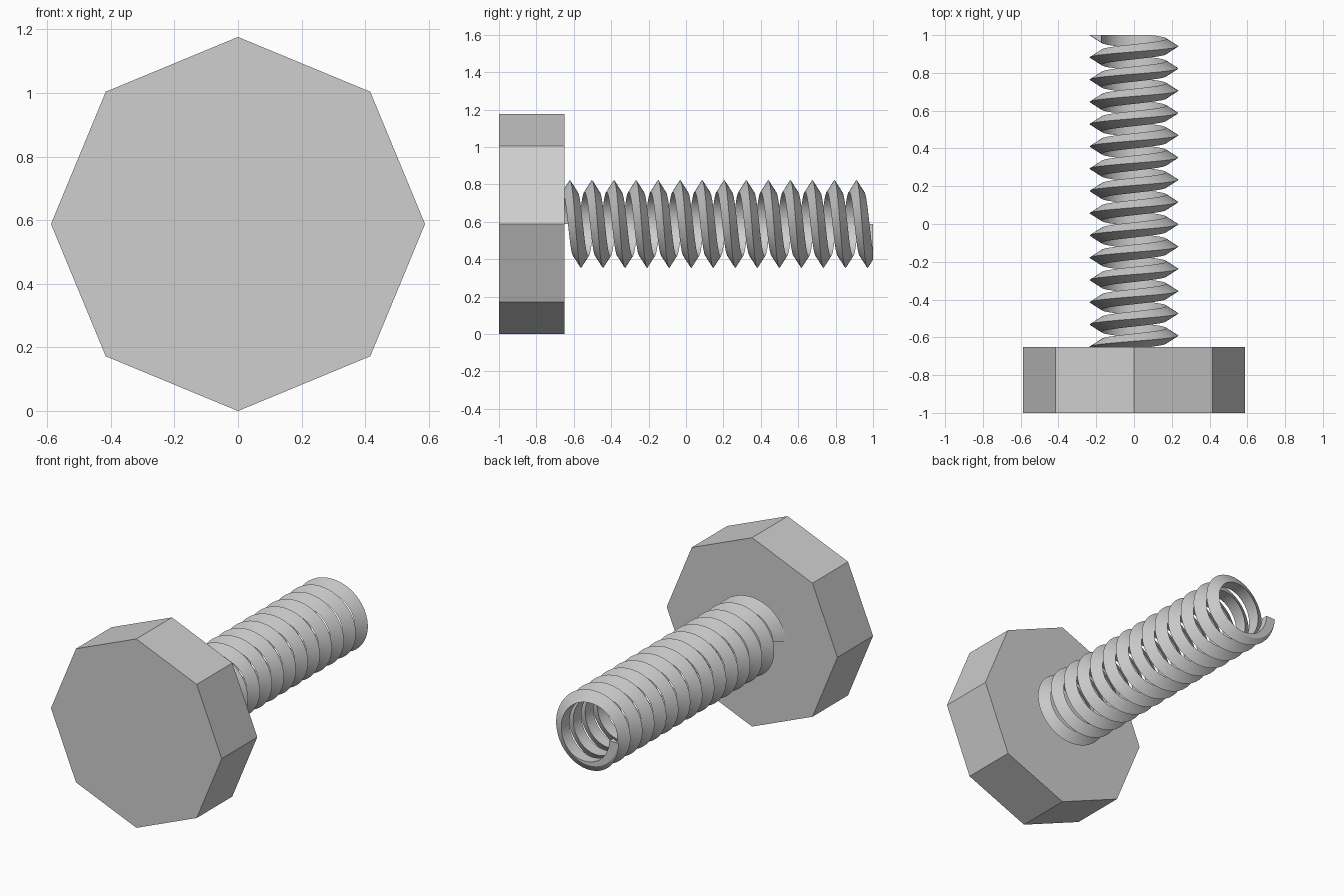
import bpy
import bmesh
from math import pi, sin, cos, radians
from mathutils import Matrix, Vector

cube = bpy.data.objects.get("Cube")
if cube:
    bpy.data.objects.remove(cube, do_unlink=True)

HEAD_RADIUS = 0.588
AXIS_Z = HEAD_RADIUS
HEAD_FRONT, HEAD_BACK, TIP = -1.0, -0.65, 1.0
CREST, ROOT, HALF_WIDTH = 0.235, 0.172, 0.04
TURNS, STEPS = 14, 48

steel = bpy.data.materials.new("light_grey_steel")
steel.use_nodes = True
colour = (0.62, 0.62, 0.62, 1)
steel.diffuse_color = colour
steel.node_tree.nodes["Principled BSDF"].inputs["Base Color"].default_value = colour


def finish(bm, name):
    """Turn a bmesh into a named, coloured object."""
    bmesh.ops.recalc_face_normals(bm, faces=bm.faces)
    mesh = bpy.data.meshes.new(name)
    bm.to_mesh(mesh)
    bm.free()
    mesh.materials.append(steel)
    obj = bpy.data.objects.new(name, mesh)
    bpy.context.collection.objects.link(obj)
    return obj


# Eight-sided bolt head, corners on the vertical and horizontal axes
bm = bmesh.new()
place = Matrix.Translation((0, (HEAD_FRONT + HEAD_BACK) / 2, AXIS_Z)) @ Matrix.Rotation(pi / 2, 4, "X")
bmesh.ops.create_cone(bm, cap_ends=True, segments=8, radius1=HEAD_RADIUS,
                      radius2=HEAD_RADIUS, depth=HEAD_BACK - HEAD_FRONT, matrix=place)
finish(bm, "bolt_head")

# Hollow helical thread: a triangular tooth swept round the axis
bm = bmesh.new()
pitch = (TIP - HEAD_BACK) / TURNS
tooth = [(ROOT, -HALF_WIDTH), (CREST, 0), (ROOT, HALF_WIDTH)]
rings = []
for i in range(TURNS * STEPS + 1):
    a = 2 * pi * i / STEPS
    y = HEAD_BACK + pitch * i / STEPS
    rings.append([bm.verts.new((-r * cos(a), y + dy, AXIS_Z + r * sin(a))) for r, dy in tooth])
for r0, r1 in zip(rings, rings[1:]):
    for k in range(3):
        n = (k + 1) % 3
        bm.faces.new((r0[k], r0[n], r1[n], r1[k]))
bm.faces.new(rings[0])
bm.faces.new(rings[-1])

# Trim the thread flat at the tip and close the cut
cut = bmesh.ops.bisect_plane(bm, geom=bm.verts[:] + bm.edges[:] + bm.faces[:], dist=1e-5,
                             plane_co=Vector((0, TIP, 0)), plane_no=Vector((0, 1, 0)),
                             clear_outer=True)
rim = [e for e in cut["geom_cut"] if isinstance(e, bmesh.types.BMEdge) and e.is_boundary]
bmesh.ops.triangle_fill(bm, edges=rim, use_beauty=True)
thread = finish(bm, "screw_thread")

# Smooth along the helix, crisp at the crest and root edges
bpy.ops.object.select_all(action="DESELECT")
thread.select_set(True)
bpy.context.view_layer.objects.active = thread
bpy.ops.object.shade_smooth_by_angle(angle=radians(30))
